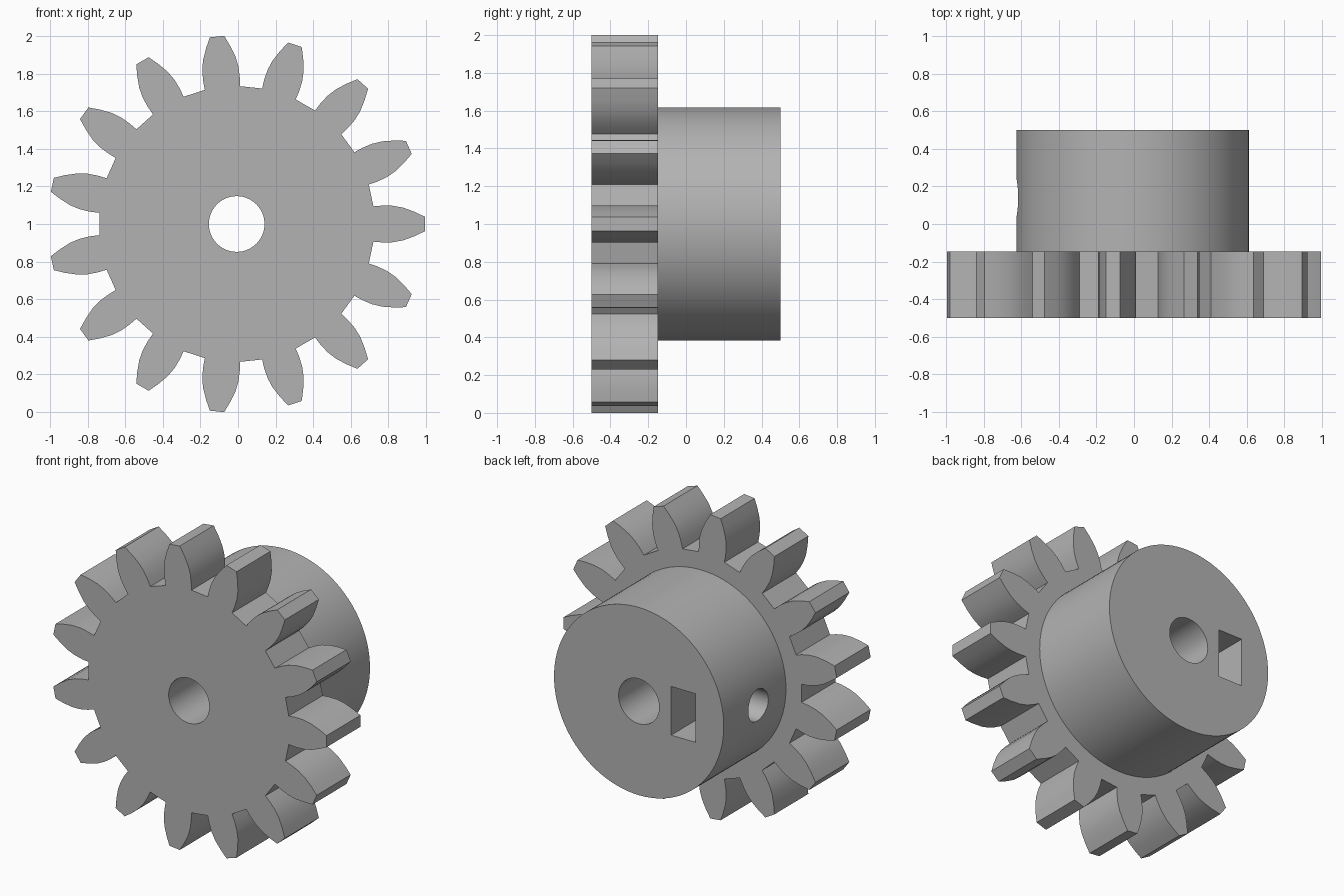
import bpy, bmesh
from math import cos, sin, pi, tau, radians
from mathutils import Vector

if "Cube" in bpy.data.objects:
    bpy.data.objects.remove(bpy.data.objects["Cube"], do_unlink=True)

CENTRE = Vector((-0.007, 0, 1))      # axis of the shaft
TEETH = 15
FRONT, STEP, BACK = -0.5, -0.147, 0.5

grey = bpy.data.materials.new("plain grey")
grey.use_nodes = True
grey.diffuse_color = (0.45, 0.45, 0.45, 1)
grey.node_tree.nodes["Principled BSDF"].inputs["Base Color"].default_value = (0.45, 0.45, 0.45, 1)


def prism(name, outline, start, end, axis="y"):
    """Extrude a 2D outline along y (points are x, z) or x (points are y, z)."""
    def place(p, d):
        return CENTRE + Vector((p[0], d, p[1]) if axis == "y" else (d, p[0], p[1]))
    bm = bmesh.new()
    a = [bm.verts.new(place(p, start)) for p in outline]
    b = [bm.verts.new(place(p, end)) for p in outline]
    bm.faces.new(a)
    bm.faces.new(b[::-1])
    n = len(a)
    for i in range(n):
        j = (i + 1) % n
        bm.faces.new((a[j], a[i], b[i], b[j]))
    bmesh.ops.recalc_face_normals(bm, faces=bm.faces)
    mesh = bpy.data.meshes.new(name)
    bm.to_mesh(mesh)
    bm.free()
    mesh.materials.append(grey)
    ob = bpy.data.objects.new(name, mesh)
    bpy.context.collection.objects.link(ob)
    return ob


def circle(radius, sides, cx=0.0):
    return [(cx + radius * cos(tau * i / sides), radius * sin(tau * i / sides)) for i in range(sides)]


def finish(ob, cutters):
    """Cut the holes, then smooth the curved walls."""
    bpy.ops.object.select_all(action="DESELECT")
    ob.select_set(True)
    bpy.context.view_layer.objects.active = ob
    for cutter in cutters:
        mod = ob.modifiers.new("cut", "BOOLEAN")
        mod.operation, mod.solver, mod.object = "DIFFERENCE", "EXACT", cutter
        bpy.ops.object.modifier_apply(modifier=mod.name)
    bpy.ops.object.shade_smooth_by_angle(angle=radians(25))


# Toothed wheel: one bulging tooth outline turned around the shaft
flank = [(0.727, 0.094), (0.775, 0.098), (0.83, 0.097), (0.885, 0.087), (0.945, 0.065), (1.002, 0.038)]
tooth = [(r, -w) for r, w in flank] + flank[::-1]
outline = []
for k in range(TEETH):
    t = tau * k / TEETH
    outline += [(r * cos(t) - w * sin(t), r * sin(t) + w * cos(t)) for r, w in tooth]
wheel = prism("toothed_wheel", outline, FRONT, STEP)

# Round hub behind the wheel
hub = prism("hub", circle(0.618, 96), STEP, BACK)

# Shaft bore, set screw hole and captive nut pocket
screw_y = 0.14
half = 0.16
point = half / cos(pi / 6)
nut = [(BACK + 0.1, -half), (BACK + 0.1, half), (screw_y - point / 2, half),
       (screw_y - point, 0), (screw_y - point / 2, -half)]
bore = prism("bore_cutter", circle(0.148, 64), FRONT - 0.1, BACK + 0.1)
screw = prism("screw_hole_cutter", circle(0.104, 40, screw_y), -0.8, 0.0, "x")
pocket = prism("nut_pocket_cutter", nut, -0.412, -0.235, "x")

finish(wheel, [bore])
finish(hub, [bore, screw, pocket])
for cutter in (bore, screw, pocket):
    bpy.data.objects.remove(cutter, do_unlink=True)
